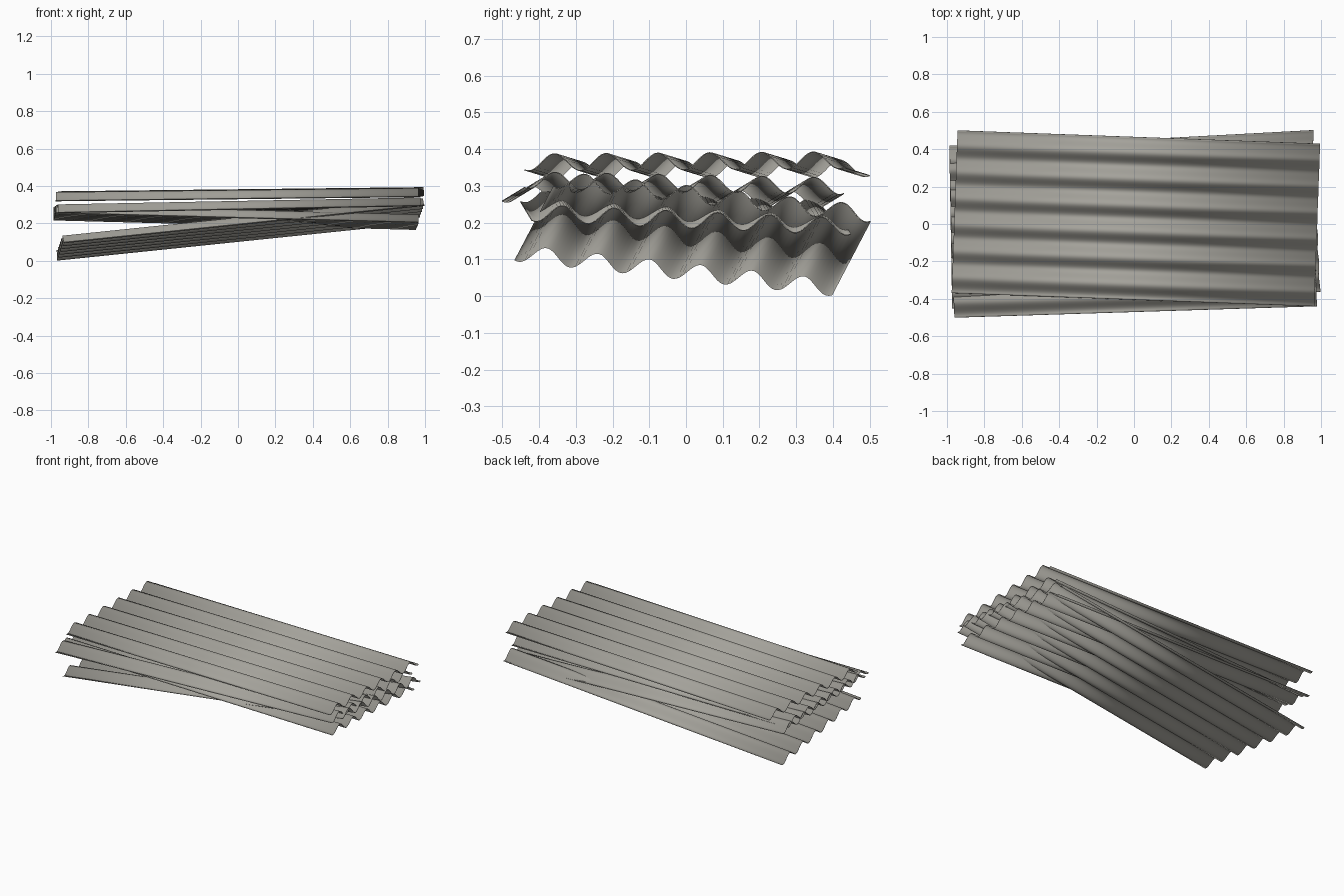
import bpy, bmesh, math

cube = bpy.data.objects.get("Cube")
if cube:
    bpy.data.objects.remove(cube, do_unlink=True)

LENGTH, WIDTH = 1.94, 0.87
PITCH, AMP = 0.141, 0.023      # wave spacing and half height
STEPS = 100                    # points across the wave profile

steel = bpy.data.materials.new("weathered_grey_steel")
steel.use_nodes = True
colour = (0.37, 0.36, 0.325, 1)
steel.diffuse_color = colour
steel.node_tree.nodes["Principled BSDF"].inputs["Base Color"].default_value = colour


def corrugated_sheet(name, centre, roll, tilt, yaw):
    """Wave profile swept along x, then laid at a loose angle."""
    bm = bmesh.new()
    rows = []
    for i in range(STEPS + 1):
        y = WIDTH * (i / STEPS - 0.5)
        z = -AMP * math.cos(2 * math.pi * y / PITCH)
        rows.append([bm.verts.new((x, y, z)) for x in (-LENGTH / 2, LENGTH / 2)])
    for a, b in zip(rows, rows[1:]):
        bm.faces.new((a[0], a[1], b[1], b[0]))
    mesh = bpy.data.meshes.new(name)
    bm.to_mesh(mesh)
    bm.free()
    mesh.materials.append(steel)
    obj = bpy.data.objects.new(name, mesh)
    bpy.context.collection.objects.link(obj)
    obj.location = centre
    obj.rotation_euler = [math.radians(a) for a in (roll, -tilt, yaw)]

    # Thin metal thickness
    solid = obj.modifiers.new("thickness", "SOLIDIFY")
    solid.thickness = 0.003
    solid.offset = 0

    bpy.ops.object.select_all(action="DESELECT")
    obj.select_set(True)
    bpy.context.view_layer.objects.active = obj
    bpy.ops.object.shade_smooth_by_angle(angle=math.radians(40))


# Loose stack, from the ground up
corrugated_sheet("bottom_sheet", (0.012, 0.02, 0.171), -6.3, 5.9, 3.1)
corrugated_sheet("lower_middle_sheet", (-0.01, 0, 0.233), -2.5, -1.5, 0.9)
corrugated_sheet("upper_middle_sheet", (-0.005, -0.035, 0.289), -1.1, 1.1, 1.8)
corrugated_sheet("top_sheet", (0.01, 0.03, 0.356), 0.4, 0.65, -2.1)
